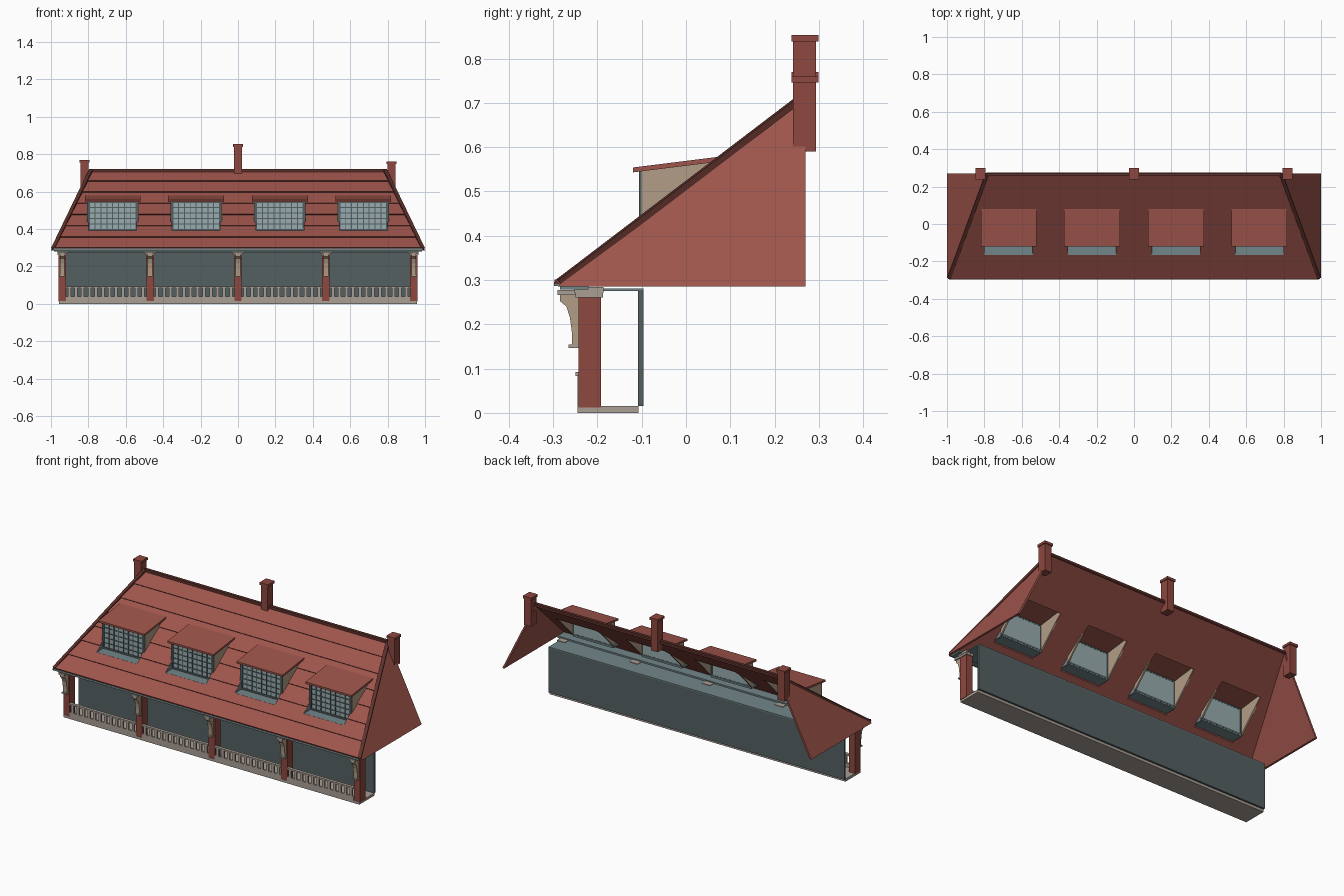
import bpy, bmesh
from mathutils import Vector, Matrix

if "Cube" in bpy.data.objects:
    bpy.data.objects.remove(bpy.data.objects["Cube"])


def material(name, r, g, b):
    m = bpy.data.materials.new(name)
    m.use_nodes = True
    m.diffuse_color = (r, g, b, 1)
    m.node_tree.nodes["Principled BSDF"].inputs["Base Color"].default_value = (r, g, b, 1)
    return m


TILE = material("roof_tile_red", .34, .09, .07)
TRIM = material("dark_tile_trim", .11, .03, .024)
BRICK = material("brick_red", .27, .065, .05)
WALL = material("dark_slate", .09, .115, .12)
SLATE = material("light_slate", .17, .24, .25)
GLASS = material("window_glass", .31, .41, .43)
CREAM = material("cream_plaster", .44, .34, .24)
STONE = material("pale_stone", .40, .345, .30)


def box(bm, x, y, z):
    """Add a box spanning three (low, high) ranges."""
    size = [b - a for a, b in (x, y, z)]
    mid = [(a + b) / 2 for a, b in (x, y, z)]
    bmesh.ops.create_cube(bm, size=1, matrix=Matrix.Translation(mid) @ Matrix.Diagonal((*size, 1)))


def prism(bm, profile, x0, x1):
    """Extrude a (y, z) profile along x."""
    face = bm.faces.new([bm.verts.new((x0, y, z)) for y, z in profile])
    out = bmesh.ops.extrude_face_region(bm, geom=[face])["geom"]
    bmesh.ops.translate(bm, vec=(x1 - x0, 0, 0),
                        verts=[v for v in out if isinstance(v, bmesh.types.BMVert)])


def beam(bm, p, q, w, h):
    p, q = Vector(p), Vector(q)
    d = q - p
    turn = d.to_track_quat('X', 'Z').to_matrix().to_4x4()
    bmesh.ops.create_cube(bm, size=1, matrix=Matrix.Translation((p + q) / 2) @ turn
                          @ Matrix.Diagonal((d.length, w, h, 1)))


def finish(bm, name, *mats):
    bmesh.ops.recalc_face_normals(bm, faces=bm.faces)
    mesh = bpy.data.meshes.new(name)
    bm.to_mesh(mesh)
    bm.free()
    for m in mats:
        mesh.materials.append(m)
    obj = bpy.data.objects.new(name, mesh)
    bpy.context.collection.objects.link(obj)
    return obj


EAVE, RIDGE = Vector((0, -.29, .295)), Vector((0, .27, .715))
RIDGE_X, BASE_Z = .785, .285
DORMERS = (-.67, -.224, .224, .67)
COLUMNS = (-.94, -.47, 0, .47, .94)
COURSES = 7

# Front roof slope: stepped tile courses, trimmed to the hips
up = (RIDGE - EAVE).normalized()
normal = Vector((0, -up.z, up.y))
profile = [EAVE - normal * .01]
for i in range(COURSES):
    low = EAVE.lerp(RIDGE, i / COURSES)
    high = EAVE.lerp(RIDGE, (i + 1) / COURSES)
    profile += [low + normal * .005, high]
profile.append(RIDGE - normal * .01)
bm = bmesh.new()
prism(bm, [(p.y, p.z) for p in profile], -1.1, 1.1)
for s in (-1, 1):
    cut = bmesh.ops.bisect_plane(bm, geom=bm.verts[:] + bm.edges[:] + bm.faces[:],
                                 plane_co=(s, 0, BASE_Z),
                                 plane_no=(s * (RIDGE.z - BASE_Z), 0, 1 - RIDGE_X), clear_outer=True)
    bmesh.ops.holes_fill(bm, edges=[e for e in cut["geom_cut"] if isinstance(e, bmesh.types.BMEdge)])
bmesh.ops.recalc_face_normals(bm, faces=bm.faces)
for f in bm.faces:
    f.material_index = int(f.normal.dot(up) < -.9)
roof = finish(bm, "front_roof_slope", TILE, TRIM)

# Openings in the slope for the dormers
bm = bmesh.new()
for x in DORMERS:
    box(bm, (x - .13, x + .13), (-.165, .06), (.3, .65))
cutter = finish(bm, "dormer_cutter", TILE)
cutter.hide_render = True
mod = roof.modifiers.new("openings", 'BOOLEAN')
mod.operation, mod.solver, mod.object = 'DIFFERENCE', 'EXACT', cutter
bpy.context.view_layer.objects.active = roof
bpy.ops.object.modifier_apply(modifier=mod.name)
bpy.data.objects.remove(cutter)

# Triangular side slopes, hip and ridge trim
sides, trim = bmesh.new(), bmesh.new()
for s in (-1, 1):
    corners = [Vector(c) for c in ((s, -.29, BASE_Z), (s, .27, BASE_Z), (s * RIDGE_X, .27, RIDGE.z))]
    inner = [c - Vector((s * .012, 0, 0)) for c in corners]
    a = [sides.verts.new(c) for c in corners]
    b = [sides.verts.new(c) for c in inner]
    sides.faces.new(a)
    sides.faces.new(b[::-1])
    for i in range(3):
        j = (i + 1) % 3
        sides.faces.new((a[i], b[i], b[j], a[j]))
    beam(trim, (s * .988, -.288, .294), (s * RIDGE_X, .265, RIDGE.z), .02, .014)
beam(trim, (-RIDGE_X, .265, .712), (RIDGE_X, .265, .712), .018, .018)
beam(trim, (-.99, -.29, .296), (.99, -.29, .296), .014, .01)
finish(sides, "side_roof_slopes", TILE)
finish(trim, "hip_and_ridge_trim", TRIM)

# Chimneys with projecting caps
bm = bmesh.new()
for x, low, top in ((-.82, .59, .77), (0, .66, .853), (.82, .59, .76)):
    box(bm, (x - .022, x + .022), (.242, .294), (low, top - .012))
    box(bm, (x - .027, x + .027), (.238, .299), (top - .014, top))
finish(bm, "chimneys", BRICK)

# Dormers: sloped lid, cheeks, gridded window and recessed sill
lids, cheeks, glass, bars, sills = (bmesh.new() for _ in range(5))
for x in DORMERS:
    prism(lids, ((-.12, .543), (-.12, .554), (.08, .579), (.08, .568)), x - .149, x + .149)
    for s in (-1, 1):
        prism(cheeks, ((-.1, .392), (-.1, .546), (.07, .568)), x + s * .129, x + s * .138)
        prism(sills, ((-.165, .386), (-.1, .386), (-.1, .442)), x + s * .128, x + s * .134)
        box(bars, sorted((x + s * .122, x + s * .136)), (-.106, -.096), (.392, .548))
    box(glass, (x - .13, x + .13), (-.101, -.097), (.39, .546))
    box(sills, (x - .13, x + .13), (-.165, -.097), (.384, .392))
    for z in (.396, .543):
        box(bars, (x - .13, x + .13), (-.106, -.096), (z - .005, z + .005))
    for i in range(1, 8):
        c = x - .125 + i * .25 / 8
        box(bars, (c - .0025, c + .0025), (-.104, -.1), (.394, .545))
    for i in range(1, 5):
        c = .396 + i * .147 / 5
        box(bars, (x - .125, x + .125), (-.104, -.1), (c - .0025, c + .0025))
finish(lids, "dormer_roofs", TILE)
finish(cheeks, "dormer_cheeks", CREAM)
finish(glass, "dormer_glass", GLASS)
finish(bars, "window_bars", WALL)
finish(sills, "dormer_sills", SLATE)

# Porch floor, back wall, ceiling and eave gutter
bm = bmesh.new()
box(bm, (-.957, .957), (-.245, -.107), (0, .015))
finish(bm, "porch_floor", STONE)
bm = bmesh.new()
box(bm, (-.957, .957), (-.108, -.096), (.015, .278))
finish(bm, "back_wall", WALL)
bm = bmesh.new()
box(bm, (-.957, .957), (-.25, -.096), (.275, .281))
box(bm, (-.985, .985), (-.285, -.22), (.279, .29))
box(bm, (-.99, .99), (-.298, -.28), (.286, .296))
finish(bm, "porch_ceiling_and_gutter", SLATE)

# Columns with capitals and curved front brackets
columns, capitals, brackets = (bmesh.new() for _ in range(3))
curve = ((-.24, .268), (-.285, .268), (-.284, .252), (-.27, .24), (-.262, .215),
         (-.258, .185), (-.257, .153), (-.24, .153))
for x in COLUMNS:
    box(columns, (x - .02, x + .02), (-.243, -.192), (.012, .262))
    box(capitals, (x - .024, x + .024), (-.25, -.187), (.26, .271))
    box(capitals, (x - .026, x + .026), (-.252, -.186), (.271, .284))
    box(capitals, (x - .02, x + .02), (-.29, -.24), (.266, .278))
    prism(brackets, curve, x - .013, x + .013)
    box(capitals, (x - .016, x + .016), (-.265, -.24), (.147, .154))
finish(columns, "porch_columns", BRICK)
finish(capitals, "column_capitals", STONE)
finish(brackets, "column_brackets", CREAM)

# Balustrade between the columns
bm = bmesh.new()
for a, b in zip(COLUMNS, COLUMNS[1:]):
    a, b = a + .02, b - .02
    box(bm, (a, b), (-.25, -.232), (.083, .092))
    box(bm, (a, b), (-.245, -.235), (.012, .038))
    for i in range(12):
        c = a + (i + .5) * (b - a) / 12
        box(bm, (c - .008, c + .008), (-.245, -.236), (.036, .085))
finish(bm, "balustrade", STONE)
